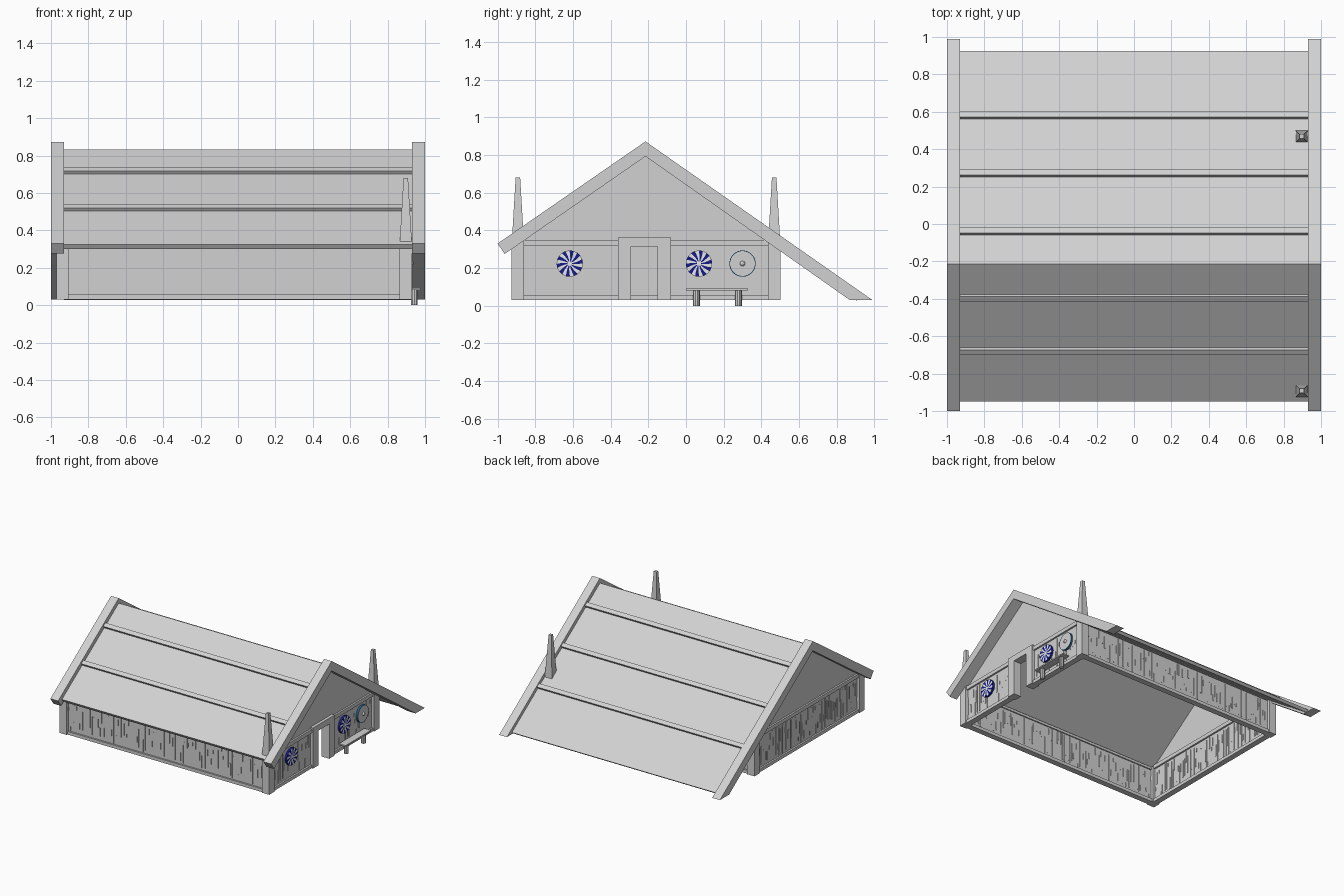
import bpy, bmesh, math, random
from mathutils import Matrix, Vector

if "Cube" in bpy.data.objects:
    bpy.data.objects.remove(bpy.data.objects["Cube"])

random.seed(4)


def mat(name, rgb):
    m = bpy.data.materials.new(name)
    m.diffuse_color = (*rgb, 1)
    m.use_nodes = True
    m.node_tree.nodes["Principled BSDF"].inputs["Base Color"].default_value = m.diffuse_color
    return m


WOOD = mat("pale_grey_wood", (0.64, 0.64, 0.64))
BLUE = mat("navy_paint", (0.008, 0.012, 0.24))
WHITE = mat("white_paint", (0.8, 0.8, 0.8))
TEAL = mat("teal_rim", (0.02, 0.12, 0.25))


def finish(name, bm, mats=(WOOD,)):
    bmesh.ops.recalc_face_normals(bm, faces=bm.faces)
    me = bpy.data.meshes.new(name)
    bm.to_mesh(me)
    bm.free()
    for m in mats:
        me.materials.append(m)
    ob = bpy.data.objects.new(name, me)
    bpy.context.collection.objects.link(ob)
    return ob


def add_box(bm, x0, x1, y0, y1, z0, z1):
    m = Matrix.Translation(((x0 + x1) / 2, (y0 + y1) / 2, (z0 + z1) / 2))
    bmesh.ops.create_cube(bm, size=1, matrix=m @ Matrix.Diagonal((x1 - x0, y1 - y0, z1 - z0, 1)))


def box(name, *lim):
    bm = bmesh.new()
    add_box(bm, *lim)
    return finish(name, bm)


def extrude_x(name, pts, x0, x1):
    """Extrude a (y, z) outline from x0 to x1."""
    bm = bmesh.new()
    f = bm.faces.new([bm.verts.new((x0, y, z)) for y, z in pts])
    r = bmesh.ops.extrude_face_region(bm, geom=[f])
    vs = [v for v in r["geom"] if isinstance(v, bmesh.types.BMVert)]
    bmesh.ops.translate(bm, verts=vs, vec=(x1 - x0, 0, 0))
    return finish(name, bm)


# Roof: bargeboards at both ends, slab between, raised battens
RIDGE, SLOPE = -0.215, 0.692
barge = [(-1.0, 0.33), (RIDGE, 0.872), (0.99, 0.03), (0.87, 0.03), (RIDGE, 0.793), (-0.962, 0.275)]
extrude_x("bargeboard_left", barge, -1.0, -0.93)
extrude_x("bargeboard_right", barge, 0.93, 1.0)


def roof_z(y):
    return 0.832 - SLOPE * abs(y - RIDGE)


extrude_x("roof_slab", [(-0.95, roof_z(-0.95)), (RIDGE, 0.832), (0.925, roof_z(0.925)),
                        (0.905, roof_z(0.925) - 0.016), (RIDGE, 0.797), (-0.934, roof_z(-0.95) - 0.024)],
          -0.93, 0.93)
for i, y in enumerate((-0.675, -0.39, -0.045, 0.265, 0.575)):
    s = 1 if y > RIDGE else -1
    d = Vector((s, -SLOPE)).normalized()      # downslope
    n = Vector((s * SLOPE, 1)).normalized()   # outward
    c = Vector((y, roof_z(y)))
    pts = [c - d * .017 - n * .01, c + d * .017 - n * .01, c + d * .017 + n * .02, c - d * .017 + n * .02]
    extrude_x("roof_batten_%d" % i, [tuple(p) for p in pts], -0.93, 0.93)

# Corner posts; the two on the right carry tall tapered spires
for sx, px in (("left", -0.938), ("right", 0.897)):
    for sy, py in (("front", -0.892), ("back", 0.468)):
        box("corner_post_%s_%s" % (sx, sy), px - .033, px + .033, py - .033, py + .033, 0.03, 0.335)
        if sx == "right":
            bm = bmesh.new()
            bmesh.ops.create_cone(bm, cap_ends=True, segments=4, radius1=0.033 * 2 ** .5,
                                  radius2=0.012 * 2 ** .5, depth=0.355,
                                  matrix=Matrix.Translation((px, py, 0.5025)) @ Matrix.Rotation(math.pi / 4, 4, 'Z'))
            finish("spire_" + sy, bm)


# Walls: thin panels with grain strips standing proud on both faces
def wall(name, axis, pos, a, b, strips):
    bm = bmesh.new()

    def piece(u0, u1, t, z0, z1):
        if axis == 'x':
            add_box(bm, u0, u1, pos - t, pos + t, z0, z1)
        else:
            add_box(bm, pos - t, pos + t, u0, u1, z0, z1)
    piece(a, b, 0.01, 0.05, 0.325)
    for i in range(strips):
        u = a + (b - a) * (i + random.uniform(.15, .85)) / strips
        length = random.choice((.03, .05, .07, .1, .15, .23))
        z = random.uniform(0.06, 0.312 - length)
        w = random.choice((.0015, .002, .004))
        piece(u - w, u + w, 0.0135, z, z + length)
    finish(name, bm)


wall("front_wall", 'x', -0.892, -0.91, 0.87, 95)
wall("back_wall", 'x', 0.468, -0.91, 0.87, 95)
wall("left_wall", 'y', -0.938, -0.86, 0.437, 70)
wall("right_wall_front", 'y', 0.897, -0.86, -0.35, 28)
wall("right_wall_back", 'y', 0.897, -0.09, 0.437, 28)

# Sills and top beams
for n, y in (("front", -0.892), ("back", 0.468)):
    box("sill_" + n, -0.91, 0.87, y - .024, y + .024, 0.03, 0.056)
    box("top_beam_" + n, -0.91, 0.87, y - .02, y + .02, 0.31, 0.33)
box("sill_left", -0.962, -0.914, -0.86, 0.437, 0.03, 0.056)
box("top_beam_left", -0.962, -0.914, -0.86, 0.437, 0.317, 0.348)
box("sill_right_front", 0.873, 0.921, -0.86, -0.35, 0.03, 0.056)
box("sill_right_back", 0.873, 0.921, -0.09, 0.437, 0.03, 0.056)
box("top_beam_right", 0.873, 0.921, -0.86, 0.437, 0.317, 0.348)

# Closed gables
gable = [(-0.87, 0.34), (RIDGE, 0.80), (0.44, 0.34)]
extrude_x("gable_left", gable, -0.948, -0.928)
extrude_x("gable_right", gable, 0.887, 0.907)

# Open doorway
box("door_jamb_front", 0.862, 0.932, -0.36, -0.292, 0.03, 0.32)
box("door_jamb_back", 0.862, 0.932, -0.15, -0.08, 0.03, 0.32)
box("door_lintel", 0.862, 0.932, -0.36, -0.08, 0.314, 0.362)


# Round shields on the right wall
def shield(name, y, radii, rule, mats, twist=0.0, n=20):
    bm = bmesh.new()
    x = 0.925

    def ring(r, k, px):
        return [bm.verts.new((px, y + r * math.cos(t), 0.224 + r * math.sin(t)))
                for t in (2 * math.pi * (i + .5) / n + k * twist for i in range(n))]
    rings = [ring(r, k, x) for k, r in enumerate(radii)]
    rings.append(ring(radii[-1], len(radii) - 1, x - 0.02))
    bm.faces.new(rings[0]).material_index = 0
    for k in range(len(rings) - 1):
        for i in range(n):
            j = (i + 1) % n
            f = bm.faces.new((rings[k][i], rings[k][j], rings[k + 1][j], rings[k + 1][i]))
            f.material_index = rule(k, i)
    bm.faces.new(rings[-1])
    return finish(name, bm, mats)


for n, y in (("front", -0.617), ("middle", 0.069)):
    shield("striped_shield_" + n, y, (0.012, 0.03, 0.05, 0.07),
           lambda k, i: 1 if k == 3 else i % 2, (WHITE, BLUE), 0.06)
shield("plain_shield", 0.30, (0.03, 0.066, 0.07), lambda k, i: 1 if k >= 1 else 0, (WOOD, TEAL), n=24)
bm = bmesh.new()
bmesh.ops.create_uvsphere(bm, u_segments=12, v_segments=8, radius=0.014, matrix=Matrix.Translation((0.925, 0.30, 0.224)))
finish("shield_boss", bm)

# Bench beside the door
box("bench_seat", 0.915, 0.975, 0.0, 0.33, 0.082, 0.092)
for i, y in enumerate((0.055, 0.278)):
    bm = bmesh.new()
    bmesh.ops.create_cone(bm, cap_ends=True, segments=10, radius1=0.018, radius2=0.018, depth=0.085,
                          matrix=Matrix.Translation((0.943, y, 0.0425)))
    finish("bench_leg_%d" % i, bm)
